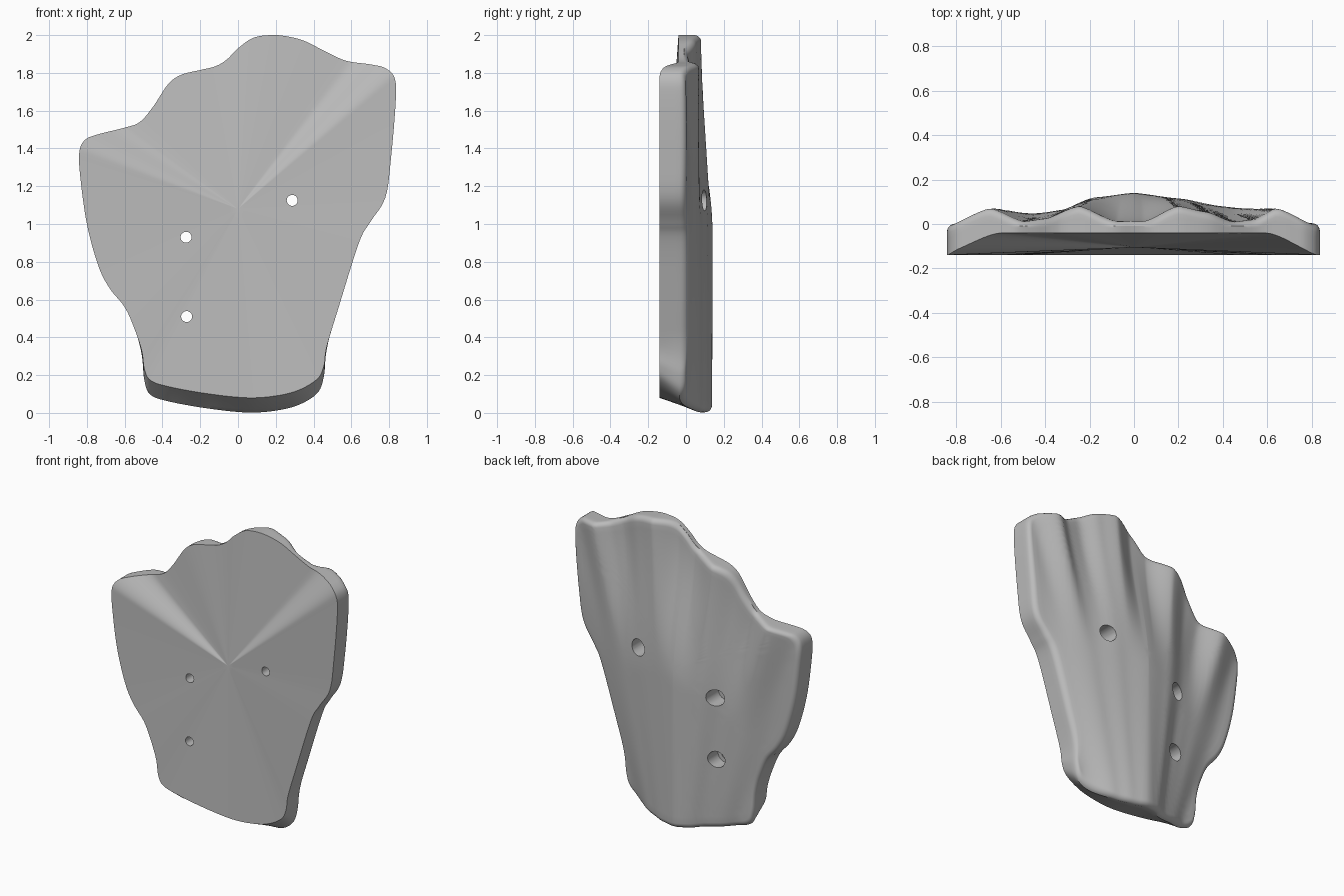
import bpy, bmesh, math
from mathutils import Vector

cube = bpy.data.objects.get("Cube")
if cube:
    bpy.data.objects.remove(cube, do_unlink=True)

# Front outline (x, z), counter-clockwise from the bottom
OUTLINE = [
    (.05, .08), (.2, .09), (.32, .12), (.42, .18), (.455, .25), (.47, .35),
    (.53, .55), (.64, .9), (.7, 1.01), (.78, 1.14), (.81, 1.35), (.835, 1.65),
    (.83, 1.77), (.78, 1.825), (.7, 1.845), (.57, 1.865), (.45, 1.92), (.35, 1.97),
    (.25, 1.995), (.17, 2), (.08, 1.985), (0, 1.93), (-.06, 1.87), (-.12, 1.835),
    (-.2, 1.815), (-.3, 1.79), (-.37, 1.74), (-.45, 1.62), (-.52, 1.54), (-.6, 1.51),
    (-.74, 1.475), (-.81, 1.445), (-.84, 1.38), (-.835, 1.25), (-.8, 1), (-.74, .78),
    (-.68, .66), (-.6, .56), (-.55, .45), (-.51, .33), (-.495, .23), (-.46, .17),
    (-.35, .135), (-.15, .1)]
APEX = Vector((0, 1.08))

# Cross-sections of the back along fan lines: (fan position, depth)
LOWER = [(-.36, 0), (-.25, .045), (-.17, .065), (-.09, .12), (0, .14), (.1, .115), (.2, .08), (.36, 0)]
UPPER = [(-.34, 0), (-.262, .07), (-.198, .012), (-.15, .025), (-.089, .08), (-.028, .01),
         (.015, .012), (.067, .08), (.11, .055), (.155, .01), (.19, .02), (.227, .07), (.29, 0)]
RIM_TOP = [(-.3, 1.4), (-.2, 1.53), (-.09, 1.81), (0, 1.93), (.067, 2), (.174, 1.88), (.3, 1.8)]


def smooth(a, b, v):
    t = min(1, max(0, (v - a) / (b - a)))
    return t * t * (3 - 2 * t)


def spline(p0, p1, p2, p3, t):
    return .5 * (2 * p1 + (p2 - p0) * t + (2 * p0 - 5 * p1 + 4 * p2 - p3) * t * t
                 + (3 * p1 - p0 - 3 * p2 + p3) * t ** 3)


def lookup(table, u):
    # smooth curve through uneven samples, held flat past both ends
    if u <= table[0][0]:
        return table[0][1]
    for (a, ya), (b, yb) in zip(table, table[1:]):
        if u <= b:
            t = (u - a) / (b - a)
            return ya + (yb - ya) * (.5 * t + .5 * smooth(0, 1, t))
    return table[-1][1]


def back_depth(p):
    u = p.x / (p.y + 1)
    w = smooth(.5, 1, p.y / lookup(RIM_TOP, u))
    return lookup(LOWER, u) * (1 - w) + lookup(UPPER, u) * w


def front_depth(p):
    # upper sector of the rim is set back between the two corners
    a = math.degrees(math.atan2(p.x, p.y - APEX.y))
    t = smooth(37, 50, a) if a > 0 else smooth(54, 70, -a)
    return -.04 - .1 * t


def closed_curve(points, steps):
    pts = [Vector(p) for p in points]
    n = len(pts)
    return [spline(pts[i - 1], pts[i], pts[(i + 1) % n], pts[(i + 2) % n], k / steps)
            for i in range(n) for k in range(steps)]


rim = closed_curve(OUTLINE, 6)
rim_back = [Vector((p.x, p.y - .078 * (1 - smooth(.15, .42, p.y)))) for p in rim]
bm = bmesh.new()
loops = []


def add_loop(coords):
    loops.append([bm.verts.new(c) for c in coords])


# Front dish: straight fan from apex to rim
APEX_DEPTH = -.105
for s in (.05, .2, .4, .6, .8, .93, 1):
    add_loop([(q.x, APEX_DEPTH + (front_depth(p) - APEX_DEPTH) * s, q.y)
              for p in rim for q in [APEX.lerp(p, s)]])

# Side wall and rounded back edge
FILLET = .035


def back_point(p, q, inset):
    d = max(0, 1 - inset / FILLET)
    y = back_depth(q) - FILLET * (1 - math.sqrt(1 - d * d))
    return (q.x, max(y, front_depth(p) + .03), q.y)


edge_back = [back_point(p, b, 0) for p, b in zip(rim, rim_back)]
for t in (.25, .5, .75, 1):
    add_loop([Vector((p.x, front_depth(p), p.y)).lerp(Vector(e), t)
              for p, e in zip(rim, edge_back)])
for inset in (.002, .007, .015, .025, .036):
    add_loop([back_point(p, b + (APEX - b).normalized() * inset, inset)
              for p, b in zip(rim, rim_back)])

# Ridged back
RINGS = 24
for k in range(1, RINGS):
    row = []
    for p, b in zip(rim, rim_back):
        start = b + (APEX - b).normalized() * FILLET
        row.append(back_point(p, start.lerp(APEX, k / RINGS), 1))
    add_loop(row)

n = len(rim)
for la, lb in zip(loops, loops[1:]):
    for i in range(n):
        j = (i + 1) % n
        bm.faces.new((la[i], la[j], lb[j], lb[i]))
for ring, depth in ((loops[0], APEX_DEPTH), (loops[-1], back_depth(APEX))):
    tip = bm.verts.new((APEX.x, depth, APEX.y))
    for i in range(n):
        bm.faces.new((ring[i], ring[(i + 1) % n], tip))
bmesh.ops.recalc_face_normals(bm, faces=bm.faces[:])

mesh = bpy.data.meshes.new("ridged_plate")
bm.to_mesh(mesh)
bm.free()
plate = bpy.data.objects.new("ridged_plate", mesh)
bpy.context.collection.objects.link(plate)

grey = bpy.data.materials.new("plain_grey")
grey.use_nodes = True
colour = (.5, .5, .5, 1)
grey.diffuse_color = colour
grey.node_tree.nodes["Principled BSDF"].inputs["Base Color"].default_value = colour
mesh.materials.append(grey)


# Three screw holes, wider at the back
def drill(x, z, radius, y0, y1):
    bpy.ops.mesh.primitive_cylinder_add(vertices=32, radius=radius, depth=y1 - y0,
                                        location=(x, (y0 + y1) / 2, z),
                                        rotation=(math.pi / 2, 0, 0))
    cutter = bpy.context.object
    cutter.name = "hole_cutter"
    cutter.hide_render = True
    cutter.data.materials.append(grey)
    mod = plate.modifiers.new("hole", 'BOOLEAN')
    mod.operation = 'DIFFERENCE'
    mod.solver = 'EXACT'
    mod.object = cutter
    bpy.context.view_layer.objects.active = plate
    bpy.ops.object.modifier_apply(modifier=mod.name)
    bpy.data.objects.remove(cutter, do_unlink=True)


for x, z in ((.287, 1.125), (-.275, .93), (-.272, .51)):
    drill(x, z, .029, -.3, .3)
    drill(x, z, .055, -.03, .3)

bpy.ops.object.select_all(action='DESELECT')
plate.select_set(True)
bpy.context.view_layer.objects.active = plate
bpy.ops.object.shade_smooth_by_angle(angle=math.radians(35))
